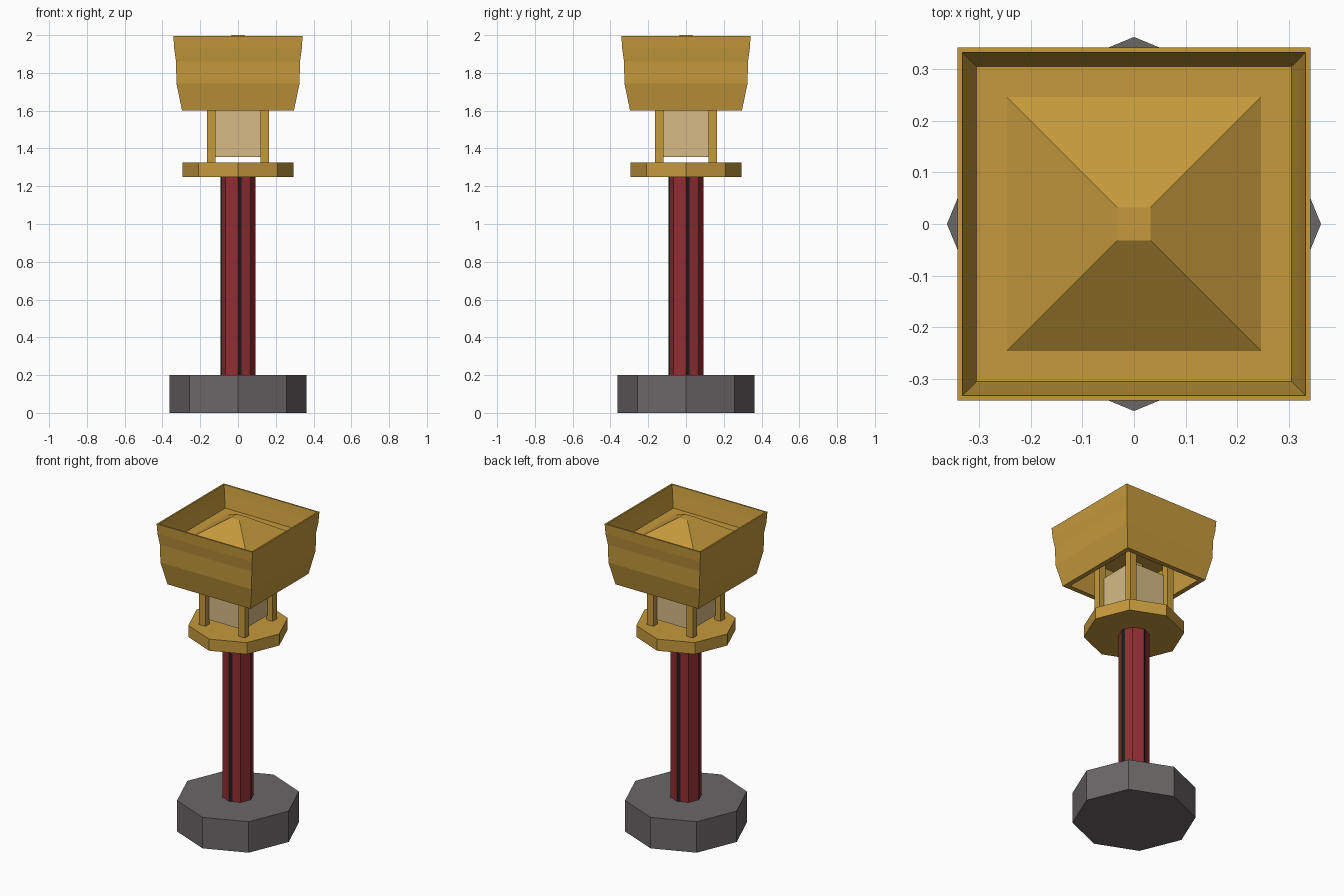
import bpy, bmesh, math
from mathutils import Vector

if "Cube" in bpy.data.objects:
    bpy.data.objects.remove(bpy.data.objects["Cube"])


def mat(name, rgb):
    m = bpy.data.materials.new(name)
    m.diffuse_color = (*rgb, 1)
    m.use_nodes = True
    m.node_tree.nodes["Principled BSDF"].inputs["Base Color"].default_value = m.diffuse_color
    return m


GOLD = mat("gold", (0.56, 0.32, 0.045))
RED = mat("dark red", (0.29, 0.027, 0.032))
GREY = mat("stone grey", (0.145, 0.135, 0.137))
TAN = mat("lamp tan", (0.67, 0.49, 0.235))
BLACK = mat("black", (0.015, 0.012, 0.013))


def finish(name, bm, mats):
    bmesh.ops.recalc_face_normals(bm, faces=bm.faces)
    me = bpy.data.meshes.new(name)
    bm.to_mesh(me)
    bm.free()
    for m in mats:
        me.materials.append(m)
    ob = bpy.data.objects.new(name, me)
    bpy.context.collection.objects.link(ob)
    return ob


def ngon(r, n=8):
    return [Vector((r * math.cos(2 * math.pi * i / n), r * math.sin(2 * math.pi * i / n)))
            for i in range(n)]


def prism(name, pts, z0, z1, mats, dark_sides=()):
    bm = bmesh.new()
    lo = [bm.verts.new((p.x, p.y, z0)) for p in pts]
    hi = [bm.verts.new((p.x, p.y, z1)) for p in pts]
    bm.faces.new(lo[::-1])
    bm.faces.new(hi)
    n = len(pts)
    for i in range(n):
        j = (i + 1) % n
        f = bm.faces.new((lo[i], lo[j], hi[j], hi[i]))
        f.material_index = 1 if i in dark_sides else 0
    return finish(name, bm, mats)


def box(name, cx, cy, half, z0, z1, m):
    pts = [Vector((cx + sx * half, cy + sy * half))
           for sx, sy in ((-1, -1), (1, -1), (1, 1), (-1, 1))]
    return prism(name, pts, z0, z1, [m])


# Stone foot and lamp platform
prism("stone_base", ngon(0.362), 0, 0.2, [GREY])
prism("lamp_platform", ngon(0.295), 1.25, 1.325, [GOLD])

# Octagonal pole with a narrow dark strip beside each axis corner
pts, dark = [], []
corners = ngon(0.092)
for i, p in enumerate(corners):
    pts.append(p)
    if i % 2 == 0:
        dark.append(len(pts) - 1)
        pts.append(p.lerp(corners[(i + 1) % 8], 0.28))
prism("pole", pts, 0.2, 1.25, [RED, BLACK], dark)

# Lamp box and corner posts
box("lamp_box", 0, 0, 0.128, 1.355, 1.64, TAN)
for sx in (-1, 1):
    for sy in (-1, 1):
        box("lamp_post", sx * 0.141, sy * 0.141, 0.022, 1.325, 1.84, GOLD)

# Square roof: (half width, height) from the inner ceiling, round the flared wall, to the cap
profile = [(0.295, 1.84), (0.295, 1.745), (0.265, 1.6), (0.296, 1.6), (0.326, 1.745),
           (0.328, 1.86), (0.338, 1.93), (0.342, 1.995), (0.332, 1.995),
           (0.322, 1.94), (0.305, 1.86), (0.246, 1.86), (0.032, 2.0)]
bm = bmesh.new()
rings = [[bm.verts.new((sx * r, sy * r, z)) for sx, sy in ((-1, -1), (1, -1), (1, 1), (-1, 1))]
         for r, z in profile]
for a, b in zip(rings, rings[1:]):
    for i in range(4):
        j = (i + 1) % 4
        bm.faces.new((a[i], a[j], b[j], b[i]))
bm.faces.new(rings[0][::-1])
bm.faces.new(rings[-1])
finish("roof", bm, [GOLD])
